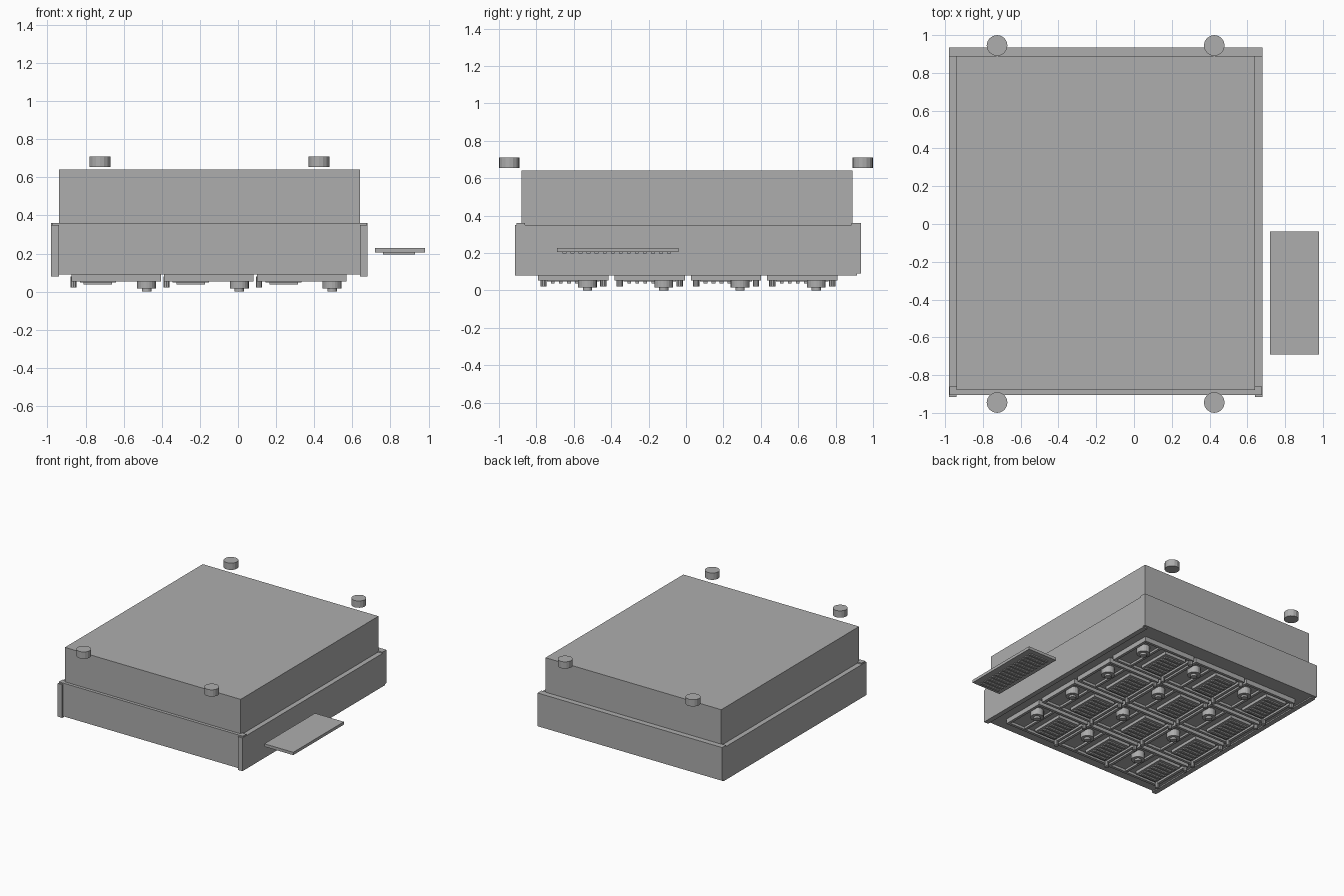
import bpy, bmesh
from mathutils import Matrix, Vector

if "Cube" in bpy.data.objects:
    bpy.data.objects.remove(bpy.data.objects["Cube"])

GREY = (0.42, 0.42, 0.42, 1)
mat = bpy.data.materials.new("plain grey")
mat.use_nodes = True
mat.diffuse_color = GREY
next(n for n in mat.node_tree.nodes if n.type == "BSDF_PRINCIPLED").inputs["Base Color"].default_value = GREY


def box(bm, x0, x1, y0, y1, z0, z1):
    """Add a box between two corners."""
    mid = Vector((x0 + x1, y0 + y1, z0 + z1)) / 2
    size = Matrix.Diagonal((x1 - x0, y1 - y0, z1 - z0, 1))
    bmesh.ops.create_cube(bm, size=1, matrix=Matrix.Translation(mid) @ size)


def disc(bm, x, y, r, z0, z1, sides=20):
    """Add an upright cylinder."""
    bmesh.ops.create_cone(bm, cap_ends=True, segments=sides, radius1=r, radius2=r,
                          depth=z1 - z0, matrix=Matrix.Translation((x, y, (z0 + z1) / 2)))


def to_mesh(name, bm):
    mesh = bpy.data.meshes.new(name)
    bm.to_mesh(mesh)
    bm.free()
    mesh.materials.append(mat)
    return mesh


def place(name, mesh, loc=(0, 0, 0)):
    ob = bpy.data.objects.new(name, mesh)
    ob.location = loc
    bpy.context.collection.objects.link(ob)
    return ob


def box_part(name, *bounds):
    bm = bmesh.new()
    box(bm, *bounds)
    return place(name, to_mesh(name, bm))


# Main body and the skirt panels around it
LEFT, RIGHT, WALL = 0.68, -0.98, 0.04
box_part("main_body", RIGHT + WALL, LEFT - WALL, -0.88, 0.89, 0.09, 0.64)
box_part("right_panel", RIGHT, RIGHT + WALL, -0.915, 0.915, 0.08, 0.35)
box_part("left_panel", LEFT - WALL, LEFT, -0.915, 0.915, 0.08, 0.35)
box_part("front_panel", RIGHT + 0.003, LEFT - 0.003, -0.905, -0.86, 0.09, 0.36)
box_part("back_panel", RIGHT, LEFT, 0.885, 0.935, 0.09, 0.36)

# Four round knobs off the upper corners
bm = bmesh.new()
disc(bm, 0, 0, 0.055, 0.655, 0.71, 16)
knob = to_mesh("knob", bm)
for x, side in ((-0.725, "right"), (0.425, "left")):
    for y, end in ((-0.945, "front"), (0.945, "back")):
        place(f"{end}_{side}_knob", knob, (x, y, 0))

# Separate side plate with slats underneath
box_part("side_plate", 0.72, 0.98, -0.69, -0.04, 0.205, 0.228)
bm = bmesh.new()
for i in range(14):
    y = -0.66 + i * 0.043
    box(bm, 0.76, 0.93, y, y + 0.02, 0.196, 0.206)
place("side_plate_slats", to_mesh("side_plate_slats", bm))

# One tray module: floor, raised rim, slatted panel, dial and pegs
W, D, RIM = 0.235, 0.188, 0.022
bm = bmesh.new()
box(bm, -W, W, -D, D, 0.072, 0.091)
for s in (-1, 1):
    a, b = sorted((s * W, s * (W - RIM)))
    box(bm, a, b, -D, D, 0.052, 0.08)
    a, b = sorted((s * D, s * (D - RIM)))
    box(bm, -W, W, a, b, 0.052, 0.08)
    disc(bm, -0.223, s * 0.16, 0.017, 0.022, 0.08, 10)
box(bm, -0.19, 0.0, -0.14, 0.14, 0.048, 0.08)
box(bm, 0.06, 0.08, -D, D, 0.055, 0.08)
for i in range(6):
    y = -0.12 + i * 0.043
    box(bm, -0.17, -0.02, y, y + 0.02, 0.038, 0.05)
disc(bm, 0.16, 0.075, 0.05, 0.016, 0.08)
disc(bm, 0.16, 0.075, 0.025, 0, 0.02)
module = to_mesh("tray_module", bm)

# Grid of modules across the underside
for col in range(3):
    for row in range(4):
        place(f"tray_module_{col + 1}_{row + 1}", module,
              (-0.64 + col * 0.487, -0.602 + row * 0.408, 0))
